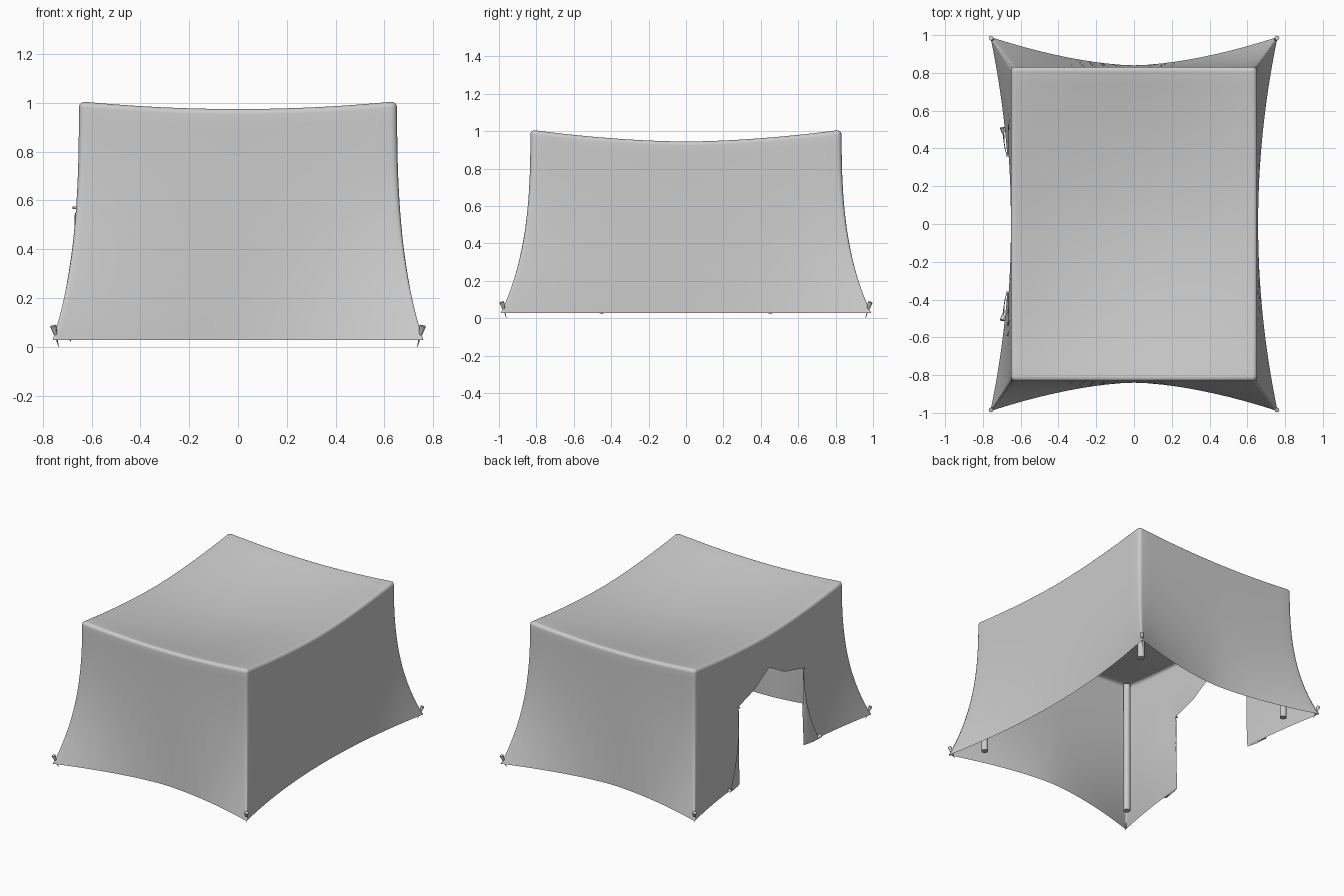
import bpy, bmesh, math
from mathutils import Vector

if "Cube" in bpy.data.objects:
    bpy.data.objects.remove(bpy.data.objects["Cube"])

HX, HY, H, R = 0.652, 0.832, 0.982, 0.027   # canopy half sizes, height, edge radius
BASE = 0.028                                # hem height


def add_object(name, bm, smooth=True):
    me = bpy.data.meshes.new(name)
    bm.to_mesh(me)
    bm.free()
    for p in me.polygons:
        p.use_smooth = smooth
    ob = bpy.data.objects.new(name, me)
    bpy.context.collection.objects.link(ob)
    return ob


def slack(a, power=2.0):
    """Cloth slack: 1 mid-span, 0 at the corners."""
    return 1 - abs(a) ** power


def stretch(x, y, z):
    """Pull the plain box into the flared, sagging tent shape."""
    u, v, t = x / HX, y / HY, z / H
    f = max(0.0, 1 - t) ** 2.7
    sag = 0.03 * slack(u) + 0.06 * slack(v, 1.75) + 0.045 * slack(u) * slack(v)
    return Vector((x + u * f * (0.108 - 0.103 * slack(v)),
                   y + v * f * (0.158 - 0.15 * slack(u, 1.65)),
                   BASE + t * (H - sag)))


def rounded(p):
    """Round the box edges, fading to sharp at the hem."""
    q = Vector((max(-HX + R, min(HX - R, p.x)), max(-HY + R, min(HY - R, p.y)), min(H - R, p.z)))
    d = p - q
    if d.length < 1e-9:
        return p
    return p.lerp(q + d.normalized() * R, (p.z / H) ** 0.6)


def stops(lo, hi, n, round_lo=True):
    edge = [R * math.tan(math.radians(a)) for a in (15, 30, 45)]
    a = lo + R if round_lo else lo
    vals = [a + (hi - R - a) * i / n for i in range(n + 1)]
    vals += [hi - R + e for e in edge]
    return ([lo + R - e for e in reversed(edge)] if round_lo else []) + vals


# Canopy: four walls and roof as one cloth
bm = bmesh.new()
xs, ys, zs = stops(-HX, HX, 20), stops(-HY, HY, 24), stops(0, H, 22, False)


def sheet(us, vs, place):
    g = [[bm.verts.new(stretch(*rounded(Vector(place(a, b))))) for b in vs] for a in us]
    for i in range(len(us) - 1):
        for j in range(len(vs) - 1):
            bm.faces.new((g[i][j], g[i + 1][j], g[i + 1][j + 1], g[i][j + 1]))


for s in (-1, 1):
    sheet(xs, zs, lambda a, b: (a, s * HY, b))
    sheet(ys, zs, lambda a, b: (s * HX, a, b))
sheet(xs, ys, lambda a, b: (a, b, H))
bmesh.ops.remove_doubles(bm, verts=bm.verts, dist=1e-5)
bmesh.ops.recalc_face_normals(bm, faces=bm.faces)

# Doorway in the left wall: straight sides and a swept peak
DOOR, EAVE, KINK, PEAK = 0.36, 0.57, (0.17, 0.615), 0.71
slope1 = (KINK[1] - PEAK) / KINK[0]
slope2 = (EAVE - KINK[1]) / (DOOR - KINK[0])


def door_top(y):
    return max(PEAK + slope1 * abs(y), KINK[1] + slope2 * (abs(y) - KINK[0]))


def door_faces():
    return [f for f in bm.faces if f.calc_center_median().x < -0.6
            and f.calc_center_median().z < 0.85 and abs(f.calc_center_median().y) < 0.5]


for s in (-1, 1):
    for co, no in (((0, s * DOOR, 0), (0, 1, 0)),
                   ((0, 0, PEAK), (0, -s * slope1, 1)),
                   ((0, s * DOOR, EAVE), (0, -s * slope2, 1))):
        fs = door_faces()
        geom = list({v for f in fs for v in f.verts}) + list({e for f in fs for e in f.edges}) + fs
        bmesh.ops.bisect_plane(bm, geom=geom, plane_co=co, plane_no=no, dist=1e-5)
gone = [f for f in door_faces() if abs(f.calc_center_median().y) < DOOR
        and f.calc_center_median().z < door_top(f.calc_center_median().y)]
bmesh.ops.delete(bm, geom=gone, context='FACES')
# the cloth leans out slightly around the doorway
for v in bm.verts:
    if v.co.x < -0.6:
        w = max(0, 1 - abs(v.co.z - 0.5) / 0.3) * max(0, 1 - abs(abs(v.co.y) - DOOR) / 0.3)
        v.co.x -= 0.01 * w * w * (3 - 2 * w)
add_object("canopy", bm)


def rod(name, a, b, r1, r2, sides=12):
    a, b = Vector(a), Vector(b)
    m = bmesh.new()
    bmesh.ops.create_cone(m, cap_ends=True, segments=sides, radius1=r1, radius2=r2, depth=(b - a).length)
    ob = add_object(name, m, False)
    ob.location = (a + b) / 2
    ob.rotation_euler = (b - a).to_track_quat('Z', 'Y').to_euler()
    for p in ob.data.polygons:
        p.use_smooth = len(p.vertices) == 4
    return ob


def peg(name, tip, head):
    tip, head = Vector(tip), Vector(head)
    rod(name + "_spike", tip, tip.lerp(head, 0.7), 0.001, 0.006, 8)
    rod(name + "_head", tip.lerp(head, 0.62), head, 0.008, 0.013, 8)


# Corner poles and ground pegs
for i, (sx, sy) in enumerate(((-1, -1), (1, -1), (1, 1), (-1, 1))):
    rod(f"pole_{i}", (sx * 0.61, sy * 0.8, 0.03), (sx * 0.61, sy * 0.8, 0.985), 0.023, 0.023, 16)
    peg(f"corner_peg_{i}", (sx * 0.735, sy * 0.96, 0.0), (sx * 0.757, sy * 0.985, 0.086))

# Folded-back door flaps, with a toggle and a small peg each
for side, s in (("back", 1), ("front", -1)):
    bm = bmesh.new()
    rows = []
    for i in range(13):
        k = i / 12
        z = EAVE * (1 - k) * 0.96
        base = stretch(-HX, s * DOOR * 0.92, z)
        y_out = DOOR + 0.005 + 0.135 * k ** 2.2
        lean = 0.01 * (1 - k)
        rows.append([bm.verts.new((base.x - lean - o * (0.2 + 0.8 * k), s * (DOOR + (y_out - DOOR) * w), base.z))
                     for o, w in ((0.0, 0), (0.012, 0.3), (0.02, 0.7), (0.022, 1))])
    for a, b in zip(rows, rows[1:]):
        for j in range(3):
            bm.faces.new((a[j], a[j + 1], b[j + 1], b[j]))
    add_object(f"door_flap_{side}", bm)
    rod(f"door_toggle_{side}", (-0.66, s * 0.36, 0.57), (-0.676, s * 0.365, 0.57), 0.006, 0.006, 8)
    peg(f"door_peg_{side}", (-0.685, s * 0.44, 0.022), (-0.698, s * 0.51, 0.045))
